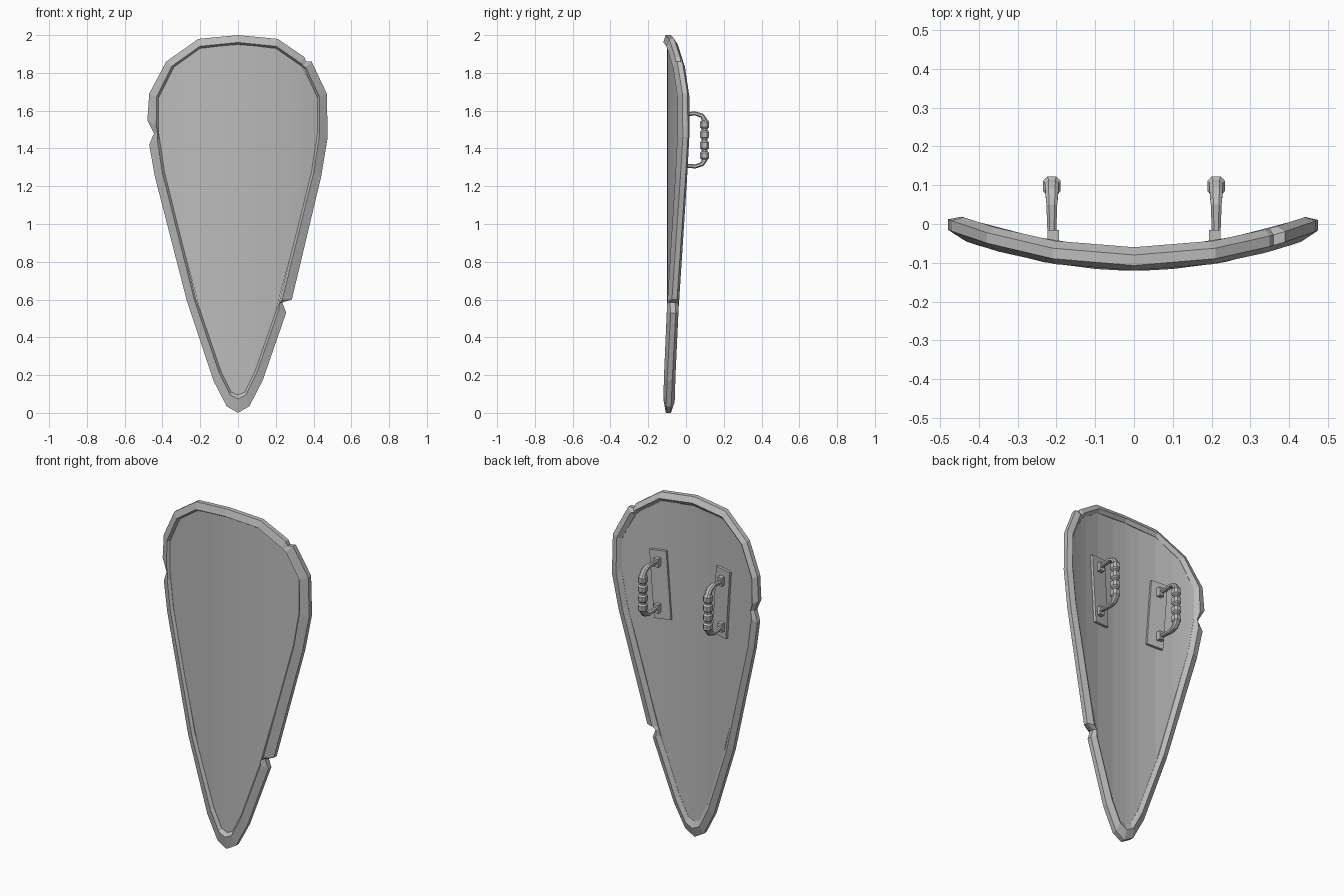
import bpy, bmesh, math
from mathutils import Matrix, Vector

cube = bpy.data.objects.get("Cube")
if cube:
    bpy.data.objects.remove(cube)

grey = bpy.data.materials.new("plain_grey")
grey.use_nodes = True
grey.diffuse_color = (0.5, 0.5, 0.5, 1)
grey.node_tree.nodes["Principled BSDF"].inputs["Base Color"].default_value = (0.5, 0.5, 0.5, 1)

BOW = 0.40  # sideways curvature of the whole shield


def bowed(x, y, z):
    return Vector((x, y + BOW * x * x, z))


def finish(name, bm):
    bmesh.ops.recalc_face_normals(bm, faces=bm.faces)
    mesh = bpy.data.meshes.new(name)
    bm.to_mesh(mesh)
    bm.free()
    mesh.materials.append(grey)
    obj = bpy.data.objects.new(name, mesh)
    bpy.context.collection.objects.link(obj)
    return obj


def loft(name, rings, closed):
    """Skin a list of equal rings, as a loop or with capped ends."""
    bm = bmesh.new()
    rows = [[bm.verts.new(p) for p in ring] for ring in rings]
    pairs = list(zip(rows, rows[1:]))
    if closed:
        pairs.append((rows[-1], rows[0]))
    else:
        bm.faces.new(rows[0])
        bm.faces.new(rows[-1])
    for a, b in pairs:
        for i in range(len(a)):
            j = (i + 1) % len(a)
            bm.faces.new((a[i], a[j], b[j], b[i]))
    return finish(name, bm)


# Half outline from top to tip: outer x, outer z, inner x, inner z
half = [
    (0, 2.0, 0, 1.95),
    (0.21, 1.98, 0.2, 1.93),
    (0.38, 1.86, 0.34, 1.83),
    (0.47, 1.69, 0.42, 1.67),
    (0.475, 1.46, 0.42, 1.48),
    (0.44, 1.25, 0.39, 1.28),
    (0.27, 0.59, 0.22, 0.6),
    (0.13, 0.17, 0.09, 0.22),
    (0.06, 0.035, 0.035, 0.11),
    (0, 0, 0, 0.095),
]

# Battle notches replace a few outline points on either side
left_side = list(half)
left_side[6:7] = [
    (0.285, 0.6, 0.22, 0.6),
    (0.235, 0.585, 0.215, 0.58),
    (0.255, 0.53, 0.205, 0.55),
]
left_side[2:3] = [
    (0.35, 1.885, 0.33, 1.84),
    (0.36, 1.86, 0.34, 1.83),
    (0.39, 1.86, 0.35, 1.82),
]
right_side = list(half)
right_side[4:5] = [
    (0.48, 1.55, 0.42, 1.51),
    (0.445, 1.48, 0.42, 1.48),
    (0.47, 1.42, 0.415, 1.45),
]
outline = left_side + [(-a, b, -c, d) for a, b, c, d in right_side[-2:0:-1]]

# Rim: bevelled section, as (share of the way inward, depth)
section = [(0, -0.107), (0.78, -0.12), (1, -0.102), (1, -0.074), (0.6, -0.06), (0, -0.08)]
loft("rim", [[bowed(a + (c - a) * f, y, b + (d - b) * f) for f, y in section]
             for a, b, c, d in outline], True)


# Panel: vertical strips that follow the inner edge of the rim
def edge_height(x, points):
    points = sorted(points)
    for (xa, za), (xb, zb) in zip(points, points[1:]):
        if xa <= x <= xb:
            return za + (zb - za) * (x - xa) / (xb - xa)
    return points[-1][1]


upper = [row[2:] for row in half[:4]]
lower = [row[2:] for row in half[4:]]
columns = [0, 0.035, 0.09, 0.2, 0.3, 0.34, 0.39, 0.42]
rings = []
for x in [-c for c in columns[:0:-1]] + columns:
    top = edge_height(abs(x), upper) + 0.005
    bottom = edge_height(abs(x), lower) - 0.005
    rings.append([bowed(x, y, z) for y, z in
                  ((-0.101, bottom), (-0.101, top), (-0.075, top), (-0.075, bottom))])
loft("panel", rings, False)


def block(name, size, matrix):
    bm = bmesh.new()
    bmesh.ops.create_cube(bm, size=1, matrix=matrix @ Matrix.Diagonal((*size, 1)))
    return finish(name, bm)


# Handle path on the back: depth, height, half width, half thickness
MIDDLE = 1.445
path = [(-0.03, 0.135, 0.011, 0.01), (0.05, 0.14, 0.014, 0.011),
        (0.085, 0.128, 0.017, 0.012), (0.096, 0.11, 0.018, 0.014)]
for bead in (0.082, 0.028):
    path += [(0.098, bead + 0.022, 0.017, 0.016), (0.098, bead + 0.014, 0.023, 0.025),
             (0.098, bead - 0.014, 0.023, 0.025), (0.098, bead - 0.022, 0.017, 0.016)]
path += [(y, -h, w, t) for y, h, w, t in reversed(path)]


def grip_rings(x):
    rings = []
    for i, (y, h, w, t) in enumerate(path):
        before, after = path[max(i - 1, 0)], path[min(i + 1, len(path) - 1)]
        way = Vector((0, after[0] - before[0], after[1] - before[1])).normalized()
        across = Vector((0, -way.z, way.y))
        centre = Vector((x, y, MIDDLE + h))
        ring = []
        for k in range(8):
            # Octagon with short corner sides
            u, v = [(1, .5), (.5, 1), (-.5, 1), (-1, .5),
                    (-1, -.5), (-.5, -1), (.5, -1), (1, -.5)][k]
            ring.append(centre + Vector((u * w, 0, 0)) + across * v * t)
        rings.append(ring)
    return rings


for side, label in ((1, "left"), (-1, "right")):
    x = side * 0.2
    turn = Matrix.Rotation(side * math.atan(2 * BOW * 0.2), 4, 'Z')
    tilt = Matrix.Rotation(side * 0.07, 4, 'Y')
    seat = Matrix.Translation(bowed(x, -0.07, MIDDLE)) @ turn
    block(label + "_handle_plate", (0.1, 0.024, 0.4), seat @ tilt)
    for height, end in ((0.135, "upper"), (-0.135, "lower")):
        block(label + "_" + end + "_foot", (0.03, 0.05, 0.05),
              Matrix.Translation((x + side * 0.008, -0.04, MIDDLE + height)))
    loft(label + "_handle", grip_rings(x + side * 0.012), False)
